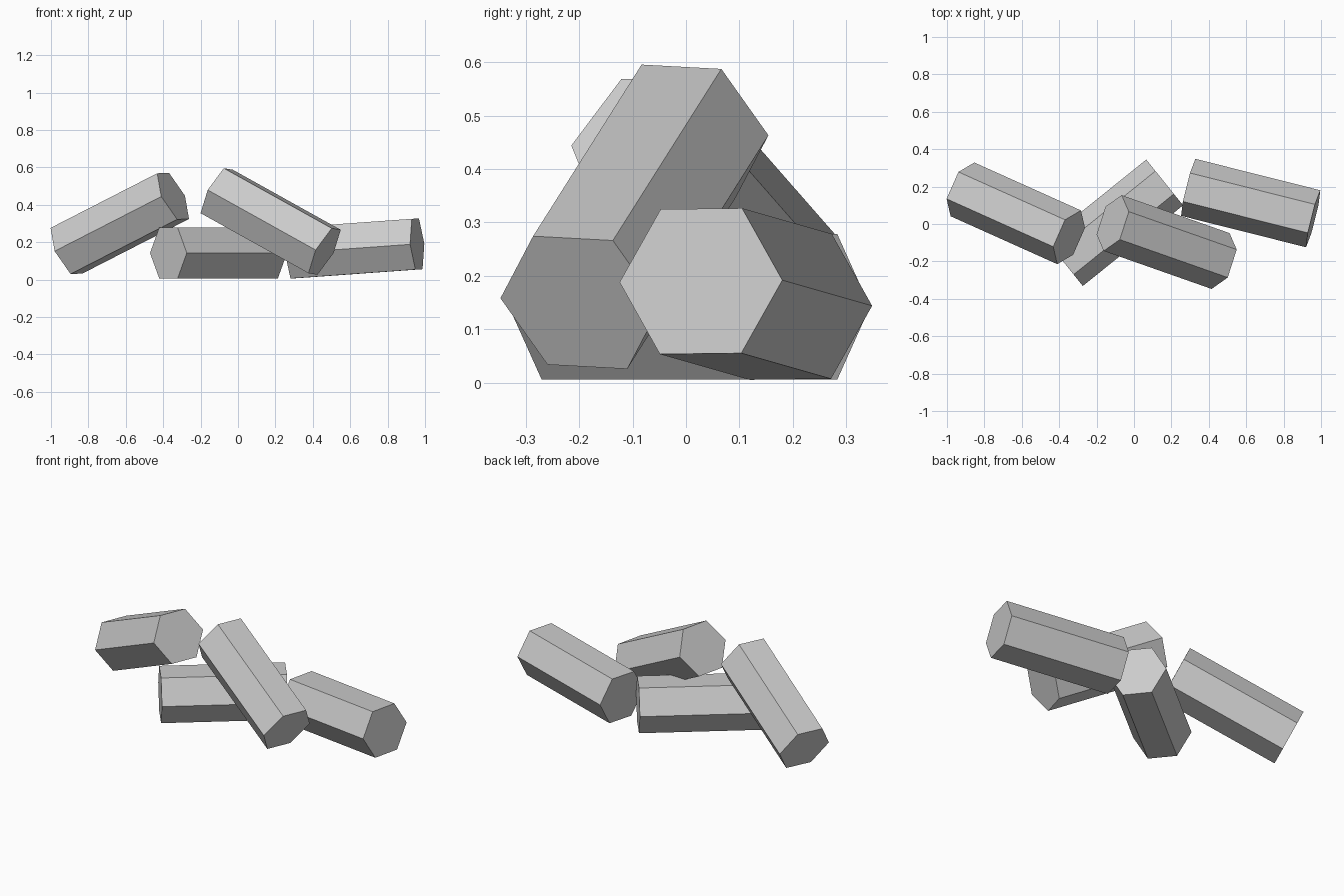
import bpy, bmesh, math
from mathutils import Vector, Quaternion

if "Cube" in bpy.data.objects:
    bpy.data.objects.remove(bpy.data.objects["Cube"])

RADIUS = 0.157


def hex_log(name, start, end, corner):
    """Six-sided log between two end centres; corner points from the centre to one edge."""
    a, b = Vector(start), Vector(end)
    axis = (b - a).normalized()
    c = Vector(corner)
    spoke = (c - axis * c.dot(axis)).normalized() * RADIUS
    bm = bmesh.new()
    spokes = [Quaternion(axis, math.tau * i / 6) @ spoke for i in range(6)]
    face = bm.faces.new([bm.verts.new(a + s) for s in spokes])
    ext = bmesh.ops.extrude_face_region(bm, geom=[face], use_keep_orig=True)
    moved = [g for g in ext["geom"] if isinstance(g, bmesh.types.BMVert)]
    bmesh.ops.translate(bm, vec=b - a, verts=moved)
    bmesh.ops.recalc_face_normals(bm, faces=bm.faces)
    mesh = bpy.data.meshes.new(name)
    bm.to_mesh(mesh)
    bm.free()
    obj = bpy.data.objects.new(name, mesh)
    bpy.context.collection.objects.link(obj)


# Pile of four equal logs
hex_log("left_leaning_log", (-0.917, 0.185, 0.154), (-0.347, -0.071, 0.446), (-0.083, -0.05, 0.121))
hex_log("bottom_log", (-0.372, -0.209, 0.142), (0.164, 0.222, 0.142), (0.627, -0.78, 0))
hex_log("top_leaning_log", (-0.114, 0.005, 0.471), (0.463, -0.198, 0.150), (0.042, -0.091, 0.125))
hex_log("right_log", (0.290, 0.196, 0.142), (0.958, 0.028, 0.190), (0.04, 0.153, 0.002))
